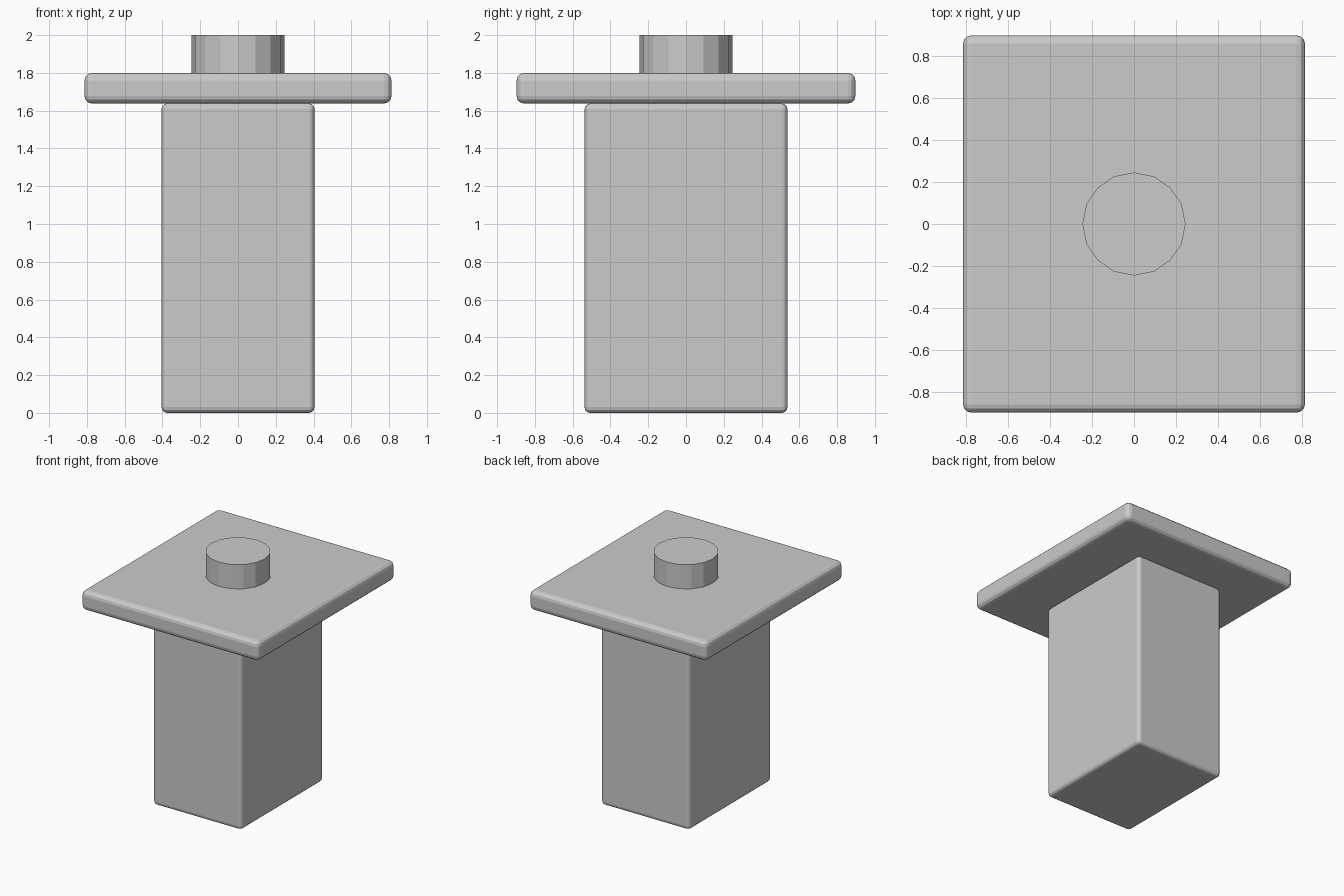
import bpy

if "Cube" in bpy.data.objects:
    bpy.data.objects.remove(bpy.data.objects["Cube"])

grey = bpy.data.materials.new("light grey")
grey.diffuse_color = (0.6, 0.6, 0.6, 1)
grey.use_nodes = True
grey.node_tree.nodes["Principled BSDF"].inputs["Base Color"].default_value = grey.diffuse_color


def rounded_box(name, size, z_min, radius):
    """Box standing on z_min with small rounded edges."""
    bpy.ops.mesh.primitive_cube_add(size=1, location=(0, 0, z_min + size[2] / 2))
    ob = bpy.context.object
    ob.name = name
    ob.scale = size
    bpy.ops.object.transform_apply(location=False, rotation=False, scale=True)
    bevel = ob.modifiers.new("rounded edges", 'BEVEL')
    bevel.width = radius
    bevel.segments = 3
    ob.data.materials.append(grey)
    return ob


# Main block and overhanging slab
rounded_box("body", (0.81, 1.074, 1.638), 0, 0.03)
rounded_box("top_slab", (1.626, 1.794, 0.162), 1.638, 0.04)

# Short 16-sided stub on top, sunk slightly into the slab
bpy.ops.mesh.primitive_cylinder_add(vertices=16, radius=0.245, depth=0.25,
                                    location=(0, 0, 1.875))
stub = bpy.context.object
stub.name = "top_stub"
stub.data.materials.append(grey)
